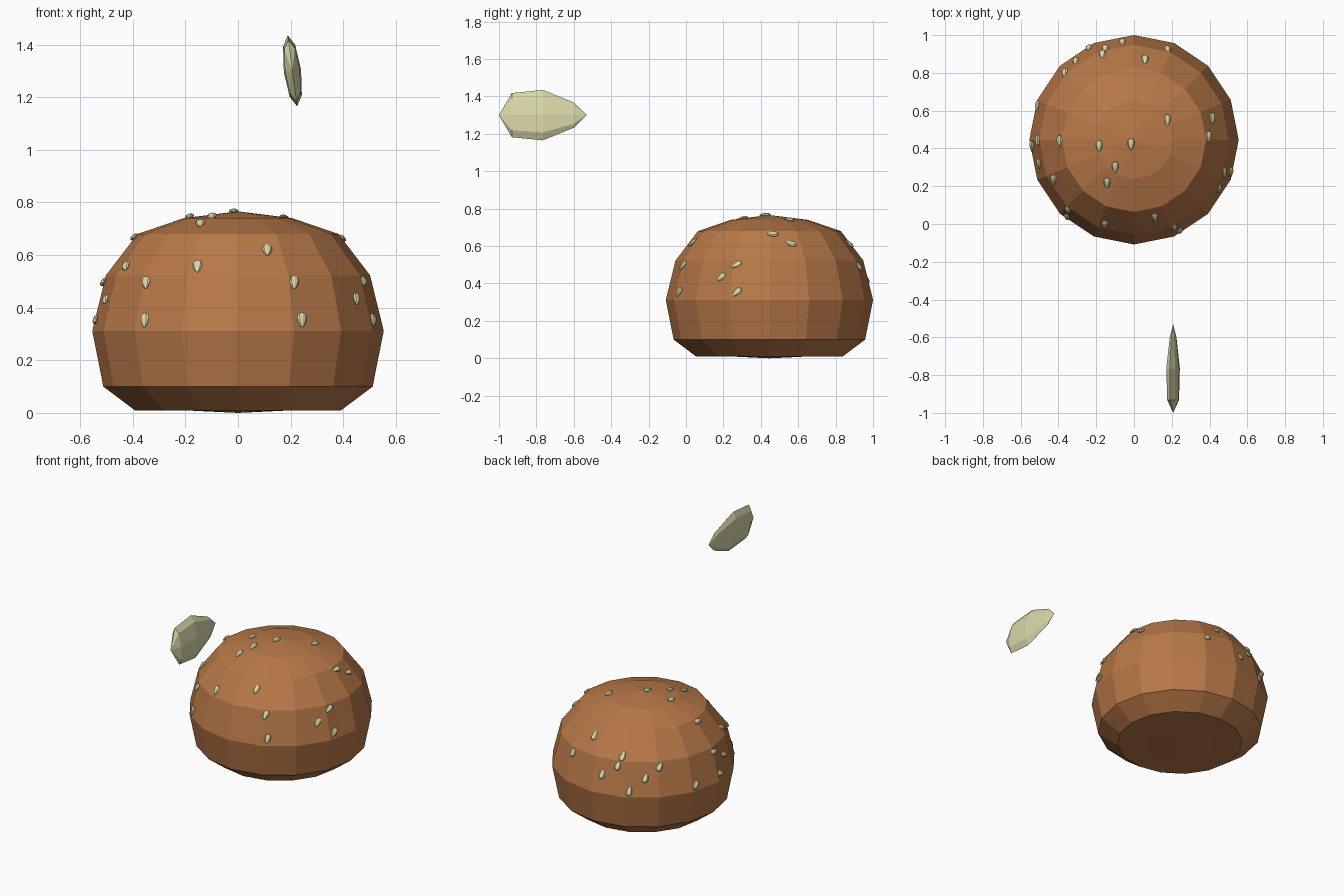
import bpy, bmesh, math
from mathutils import Vector, Matrix

if "Cube" in bpy.data.objects:
    bpy.data.objects.remove(bpy.data.objects["Cube"])

def material(name, col):
    m = bpy.data.materials.new(name)
    m.diffuse_color = (*col, 1)
    m.use_nodes = True
    m.node_tree.nodes["Principled BSDF"].inputs["Base Color"].default_value = m.diffuse_color
    return m

crust = material("crust", (0.48, 0.19, 0.065))
cream = material("seed_cream", (0.70, 0.68, 0.40))

def add_object(name, bm, mat):
    bmesh.ops.recalc_face_normals(bm, faces=bm.faces)
    me = bpy.data.meshes.new(name)
    bm.to_mesh(me)
    me.materials.append(mat)
    ob = bpy.data.objects.new(name, me)
    bpy.context.collection.objects.link(ob)
    return ob

# bun: 16-sided lathe
AXIS = Vector((0, 0.446, 0))
profile = [(0, 0.0), (0.21, 0.01), (0.392, 0.01), (0.512, 0.1), (0.554, 0.312),
           (0.502, 0.523), (0.382, 0.68), (0.207, 0.74), (0, 0.766)]
bm = bmesh.new()
verts = [bm.verts.new((AXIS.x + r, AXIS.y, z)) for r, z in profile]
edges = [bm.edges.new(p) for p in zip(verts, verts[1:])]
bmesh.ops.spin(bm, geom=verts + edges, cent=AXIS, axis=(0, 0, 1),
               angle=math.tau, steps=16, use_duplicate=False)
bmesh.ops.remove_doubles(bm, verts=bm.verts, dist=0.0005)
bun = add_object("bun", bm, crust)

# seed: flattened sphere, long axis +y is the broad end, thin axis z
def seed(name, rings, size, matrix):
    bm = bmesh.new()
    bmesh.ops.create_uvsphere(bm, u_segments=8, v_segments=rings, radius=1)
    for v in bm.verts:
        t = v.co.z
        k = 1 + 0.37 * t if rings > 4 else 1 + 0.38 * t - 0.06 * t * t
        w, l, h = size
        v.co = (v.co.x * k * w, t * l, v.co.y * k * h)
    bm.transform(matrix)
    return add_object(name, bm, cream)

# large floating seed, broad end to the front, standing on its edge
tilt = math.radians(7.5)
across = Vector((-math.sin(tilt), 0, math.cos(tilt)))
along = Vector((0, -1, 0))
rot = Matrix((across, along, across.cross(along))).transposed().to_4x4()
seed("large_seed", 4, (0.136, 0.235, 0.033),
     Matrix.Translation((0.207, -0.765, 1.3)) @ rot)

# small seeds scattered over the crust
spots = [(.058, .873, .617), (-.063, .974, .433), (-.155, .935, .5), (-.17, .905, .554),
         (-.243, .942, .353), (-.312, .868, .433), (-.37, .804, .5), (.18, .93, .5),
         (.175, .55, .74), (-.016, .423, .765), (-.185, .413, .745), (-.10, .30, .75),
         (-.143, .217, .72), (-.39, .44, .664), (-.423, .238, .554), (-.52, .63, .353),
         (-.513, .44, .5), (-.54, .413, .353), (-.508, .317, .433), (.413, .56, .612),
         (.39, .462, .66), (.516, .27, .354), (.45, .188, .434), (.475, .27, .5),
         (-.35, .075, .497), (-.357, .035, .353), (-.153, 0, .554), (.11, .038, .616),
         (.213, -.018, .498), (.243, -.038, .354)]
core = AXIS + Vector((0, 0, 0.2))
for i, p in enumerate(spots):
    p = Vector(p)
    hit, loc, nrm, face = bun.ray_cast(core, (p - core).normalized())
    n = (p - AXIS - Vector((0, 0, 0.15))).normalized()
    y = Vector((0, n.z, -n.y)).normalized()
    rot = Matrix((y.cross(n), y, n)).transposed().to_4x4()
    seed(f"small_seed_{i + 1}", 6, (0.018, 0.031, 0.01),
         Matrix.Translation(loc + nrm * 0.004) @ rot)
